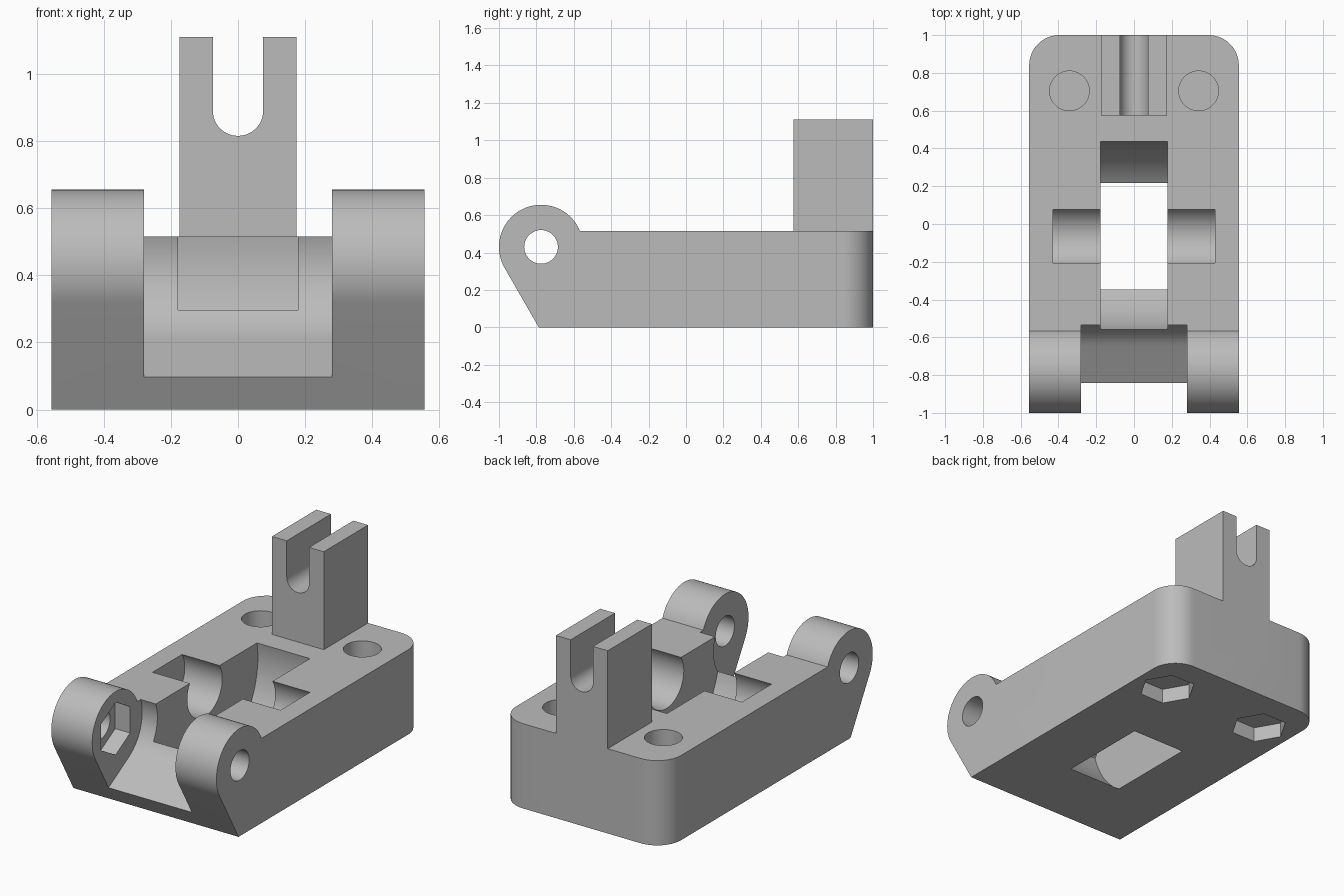
import bpy, bmesh
from math import sin, cos, radians, asin, degrees
from mathutils import Vector

if "Cube" in bpy.data.objects:
    bpy.data.objects.remove(bpy.data.objects["Cube"])

HALF_W, TOP, BACK = 0.555, 0.515, 1.0
PIVOT = (-0.775, 0.43)     # hinge axis (y, z)
WHEEL = (-0.065, 0.425)    # wheel axis (y, z)
EAR_R = 0.225

grey = bpy.data.materials.new("plain grey")
grey.use_nodes = True
colour = (0.5, 0.5, 0.5, 1)
grey.diffuse_color = colour
grey.node_tree.nodes["Principled BSDF"].inputs["Base Color"].default_value = colour


def arc(centre, r, start, end, n=48):
    """Points on an arc, angles in degrees."""
    steps = [radians(start + (end - start) * i / n) for i in range(n + 1)]
    return [(centre[0] + r * cos(a), centre[1] + r * sin(a)) for a in steps]


def ring(centre, r, n=64, start=0):
    return arc(centre, r, start, start + 360, n)[:-1]


def box(a0, a1, b0, b1):
    return [(a0, b0), (a1, b0), (a1, b1), (a0, b1)]


def prism(name, axis, profile, lo, hi):
    """Extrude a 2D profile along an axis from lo to hi."""
    place = {"x": lambda p, d: (d, p[0], p[1]),
             "y": lambda p, d: (p[0], d, p[1]),
             "z": lambda p, d: (p[0], p[1], d)}[axis]
    bm = bmesh.new()
    face = bm.faces.new([bm.verts.new(place(p, lo)) for p in profile])
    out = bmesh.ops.extrude_face_region(bm, geom=[face])
    verts = [v for v in out["geom"] if isinstance(v, bmesh.types.BMVert)]
    bmesh.ops.translate(bm, verts=verts, vec=Vector(place((0, 0), hi - lo)))
    bmesh.ops.recalc_face_normals(bm, faces=bm.faces)
    mesh = bpy.data.meshes.new(name)
    bm.to_mesh(mesh)
    bm.free()
    obj = bpy.data.objects.new(name, mesh)
    obj.data.materials.append(grey)
    bpy.context.collection.objects.link(obj)
    return obj


def combine(target, tool, operation):
    mod = target.modifiers.new(operation.lower(), "BOOLEAN")
    mod.object, mod.operation, mod.solver = tool, operation, "EXACT"
    bpy.context.view_layer.objects.active = target
    bpy.ops.object.modifier_apply(modifier=mod.name)
    bpy.data.objects.remove(tool)


# Block with hinge ears, side profile
meet = degrees(asin((TOP - PIVOT[1]) / EAR_R))
side = [(BACK, 0), (BACK, TOP)] + arc(PIVOT, EAR_R, meet, 210) + [(-0.787, 0)]
base = prism("hinged_base", "x", side, -HALF_W, HALF_W)

# Rounded upright corners at the back
bm = bmesh.new()
bm.from_mesh(base.data)
corners = [e for e in bm.edges if all(v.co.y > BACK - 0.01 for v in e.verts)
           and abs(e.verts[0].co.x - e.verts[1].co.x) < 0.01]
bmesh.ops.bevel(bm, geom=corners, offset=0.16, segments=16, profile=0.5, affect="EDGES")
bm.to_mesh(base.data)
bm.free()

# Forked post
combine(base, prism("post", "z", box(-0.174, 0.174, 0.575, BACK), 0.3, 1.11), "UNION")
fork = arc((0, 0.89), 0.075, 180, 360, 32) + [(0.075, 1.3), (-0.075, 1.3)]

# Clearance between the ears, open towards the slanted front
mouth = arc(PIVOT, 0.255, -60, 120)
mouth += [(y - 0.866, z - 0.5) for y, z in (mouth[-1], mouth[0])]

cutters = [
    ("fork_slot", "y", fork, 0.5, 1.1),
    ("ear_gap", "x", mouth, -0.28, 0.28),
    ("hinge_hole", "x", ring(PIVOT, 0.09, 48), -0.7, 0.7),
    ("hinge_nut_pocket", "x", ring(PIVOT, 0.16, 6, 30), -0.38, -0.2),
    ("wheel_well", "x", ring(WHEEL, 0.51, 96), -0.178, 0.178),
    ("axle_pocket", "x", ring(WHEEL, 0.168), -0.43, 0.43),
]
for s in (-1, 1):
    spot = (s * 0.342, 0.705)
    cutters.append(("screw_hole", "z", ring(spot, 0.105, 48), 0.11, 0.7))
    cutters.append(("nut_pocket", "z", ring(spot, 0.16, 6), -0.1, 0.09))
for cutter in cutters:
    combine(base, prism(*cutter), "DIFFERENCE")

# Smooth curves, sharp edges
bpy.ops.object.select_all(action="DESELECT")
base.select_set(True)
bpy.context.view_layer.objects.active = base
bpy.ops.object.shade_smooth_by_angle(angle=radians(25))
